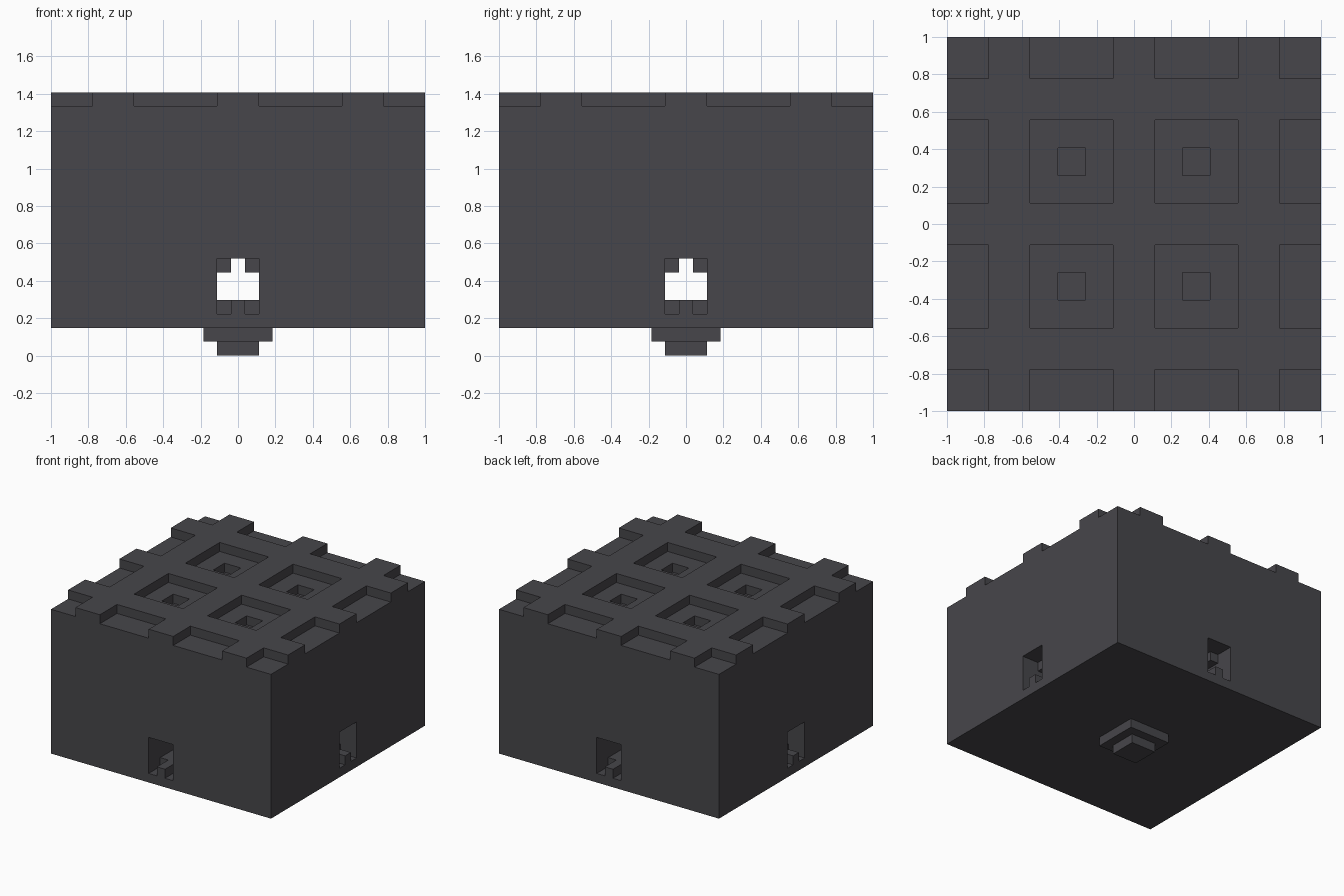
import bpy, bmesh
from mathutils import Matrix
from math import pi

U = 2 / 27  # one block unit

default = bpy.data.objects.get("Cube")
if default:
    bpy.data.objects.remove(default, do_unlink=True)

stone = bpy.data.materials.new("dark charcoal")
stone.use_nodes = True
colour = (0.063, 0.061, 0.069, 1)
stone.diffuse_color = colour
stone.node_tree.nodes["Principled BSDF"].inputs["Base Color"].default_value = colour


def add_box(bm, x, y, z):
    """Box from (low, high) spans in block units."""
    spans = (x, y, z)
    size = Matrix.Diagonal([(b - a) * U for a, b in spans] + [1])
    centre = Matrix.Translation([(a + b) / 2 * U for a, b in spans])
    bmesh.ops.create_cube(bm, size=1, matrix=centre @ size)


def add_prism(bm, profile, near, far, angle):
    """Extrude an x-z profile along y, then turn it around z."""
    face = bm.faces.new([bm.verts.new((x * U, near * U, z * U)) for x, z in profile])
    out = bmesh.ops.extrude_face_region(bm, geom=[face])
    moved = [g for g in out["geom"] if isinstance(g, bmesh.types.BMVert)]
    bmesh.ops.translate(bm, vec=(0, (far - near) * U, 0), verts=moved)
    verts = list(face.verts) + moved
    bmesh.ops.rotate(bm, cent=(0, 0, 0), matrix=Matrix.Rotation(angle, 3, "Z"), verts=verts)


def finish(bm, name):
    bmesh.ops.recalc_face_normals(bm, faces=bm.faces)
    mesh = bpy.data.meshes.new(name)
    bm.to_mesh(mesh)
    bm.free()
    mesh.materials.append(stone)
    obj = bpy.data.objects.new(name, mesh)
    bpy.context.collection.objects.link(obj)
    return obj


def cut(target, bm, name):
    """Subtract the cutter mesh and discard it."""
    cutter = finish(bm, name)
    cutter.hide_render = True
    mod = target.modifiers.new(name, "BOOLEAN")
    mod.operation, mod.solver, mod.object = "DIFFERENCE", "EXACT", cutter
    bpy.context.view_layer.objects.active = target
    bpy.ops.object.modifier_apply(modifier=name)
    bpy.data.objects.remove(cutter, do_unlink=True)


# Main block
bm = bmesh.new()
add_box(bm, (-13.5, 13.5), (-13.5, 13.5), (2, 19))
body = finish(bm, "block_body")

# Square recesses across the top, open at the rim
bm = bmesh.new()
bands = [(-15, -10.5), (-7.5, -1.5), (1.5, 7.5), (10.5, 15)]
for x in bands:
    for y in bands:
        add_box(bm, x, y, (18, 20))
cut(body, bm, "recess_cutter")

# Small socket in each full recess
bm = bmesh.new()
sockets = [(-5.5, -3.5), (3.5, 5.5)]
for x in sockets:
    for y in sockets:
        add_box(bm, x, y, (17, 18.5))
cut(body, bm, "socket_cutter")

# Two crossing tunnels with a narrow slot in the ceiling
tunnel = [(-1.5, 4), (1.5, 4), (1.5, 6), (.5, 6), (.5, 7), (-.5, 7), (-.5, 6), (-1.5, 6)]
for i in range(2):
    bm = bmesh.new()
    add_prism(bm, tunnel, -15, 15, i * pi / 2)
    cut(body, bm, "tunnel_cutter")

# Wider portal at each tunnel mouth, notched either side of a step
portal = [(-1.5, 3), (-.5, 3), (-.5, 4), (.5, 4), (.5, 3), (1.5, 3), (1.5, 7), (-1.5, 7)]
for i in range(4):
    bm = bmesh.new()
    add_prism(bm, portal, -15, -11.5, i * pi / 2)
    cut(body, bm, "portal_cutter")

# Stepped foot under the block
for name, half, low in (("foot_collar", 2.5, 1), ("foot_tip", 1.5, 0)):
    bm = bmesh.new()
    add_box(bm, (-half, half), (-half, half), (low, low + 1))
    finish(bm, name)
